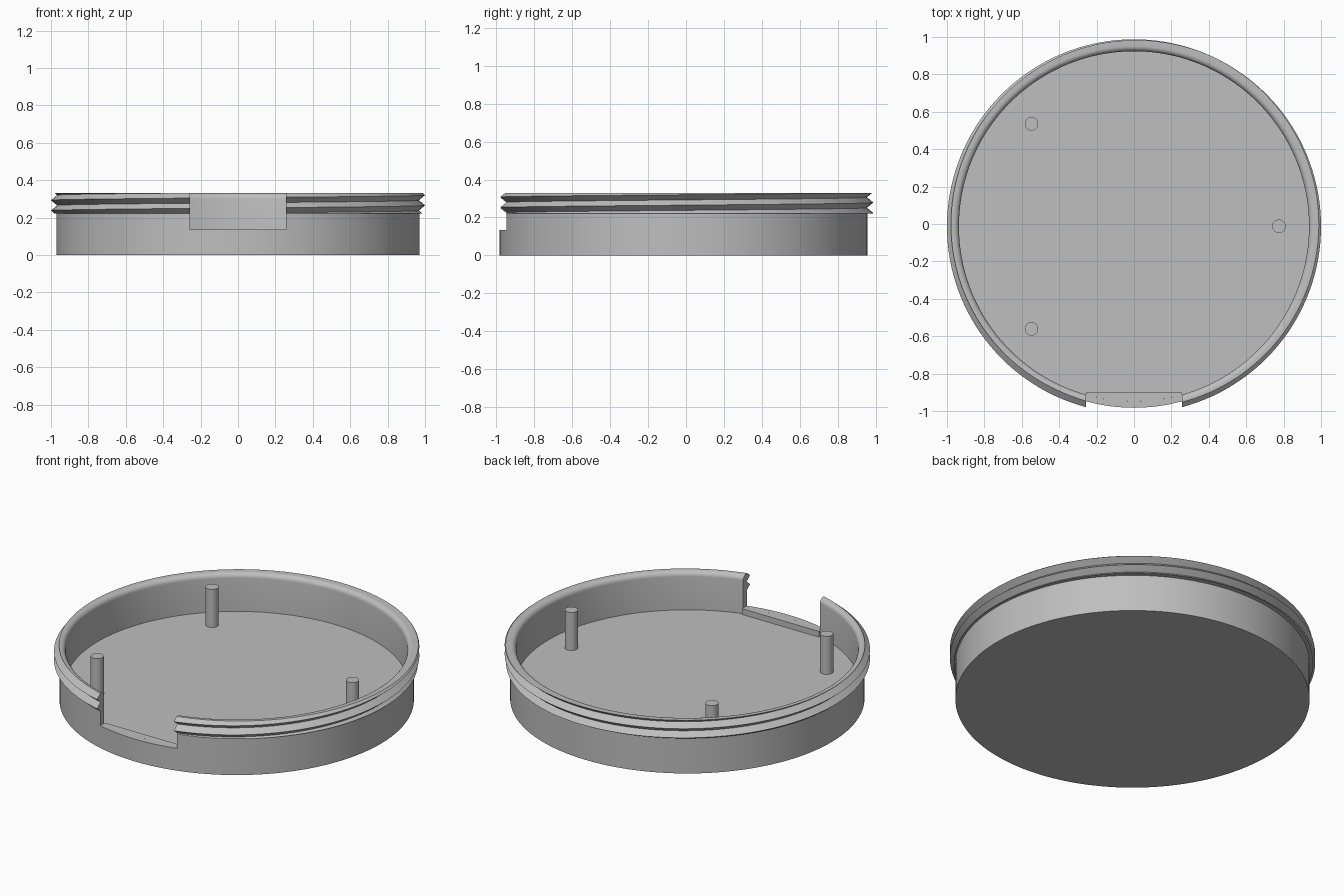
import bpy, bmesh, math

cube = bpy.data.objects.get("Cube")
if cube:
    bpy.data.objects.remove(cube, do_unlink=True)

CY = -0.0125                     # centre of the round body in y
SEGS = 144
R_OUT, R_IN, R_ROOT, R_CREST = 0.97, 0.936, 0.967, 1.0
FLOOR, TOP, THREAD_LOW = 0.10, 0.33, 0.222
PITCH, CREST_Z = 0.055, 0.32
NOTCH_X, NOTCH_Z, FILLET = 0.257, 0.135, 0.029

grey = bpy.data.materials.new("plain grey")
grey.use_nodes = True
colour = (0.52, 0.52, 0.52, 1)
grey.diffuse_color = colour
grey.node_tree.nodes["Principled BSDF"].inputs["Base Color"].default_value = colour


def add_object(name, bm):
    bmesh.ops.recalc_face_normals(bm, faces=bm.faces)
    mesh = bpy.data.meshes.new(name)
    bm.to_mesh(mesh)
    bm.free()
    mesh.materials.append(grey)
    obj = bpy.data.objects.new(name, mesh)
    bpy.context.collection.objects.link(obj)
    return obj


def activate(obj):
    bpy.ops.object.select_all(action='DESELECT')
    obj.select_set(True)
    bpy.context.view_layer.objects.active = obj


def smooth(obj):
    activate(obj)
    bpy.ops.object.shade_smooth_by_angle(angle=math.radians(30))


def thread_point(z, crest):
    """Clamp a thread corner to the threaded band and find its radius there."""
    z = min(max(z, THREAD_LOW), TOP)
    phase = ((z - crest) / PITCH) % 1.0
    away = min(phase, 1 - phase) * 2
    return R_CREST + (R_ROOT - R_CREST) * away, z


def wall_profile(turn):
    """Cross-section of the tray at a given fraction of a turn."""
    crest = CREST_Z + PITCH * turn
    pts = [(0, 0), (R_OUT, 0), (R_OUT, THREAD_LOW)]
    pts += [thread_point(crest + k * PITCH / 2, crest) for k in range(-9, 6)]
    for i in range(7):           # rounded inner lip
        a = math.pi / 2 * i / 6
        pts.append((R_IN + FILLET * (1 - math.sin(a)),
                    TOP - FILLET * (1 - math.cos(a))))
    return pts + [(R_IN, FLOOR), (0, FLOOR)]


# Tray: floor, wall and helical outer thread in one sweep
bm = bmesh.new()
columns = []
for s in range(SEGS + 1):
    a = 2 * math.pi * s / SEGS
    columns.append([bm.verts.new((r * math.cos(a), r * math.sin(a) + CY, z))
                    for r, z in wall_profile(s / SEGS)])
for c, d in zip(columns, columns[1:]):
    for i in range(len(c) - 1):
        bm.faces.new((c[i], d[i], d[i + 1], c[i + 1]))
bmesh.ops.remove_doubles(bm, verts=bm.verts, dist=0.00005)
tray = add_object("threaded_tray", bm)

# Front notch cut through the wall
bm = bmesh.new()
bmesh.ops.create_cube(bm, size=1)
for v in bm.verts:
    v.co = (v.co.x * 2 * NOTCH_X, v.co.y * 0.5 - 1.0, v.co.z + 0.5 + NOTCH_Z)
cutter = add_object("notch_cutter", bm)
cutter.hide_render = True
cut = tray.modifiers.new("notch", 'BOOLEAN')
cut.operation = 'DIFFERENCE'
cut.solver = 'EXACT'
cut.object = cutter
activate(tray)
bpy.ops.object.modifier_apply(modifier=cut.name)
bpy.data.objects.remove(cutter, do_unlink=True)
smooth(tray)

# Straight inner sill behind the notch
bm = bmesh.new()
half = math.asin(NOTCH_X / R_IN)
outline = [(-NOTCH_X, -0.902), (NOTCH_X, -0.902)]
for i in range(13):
    a = half - 2 * half * i / 12
    outline.append((R_IN * math.sin(a), CY - R_IN * math.cos(a)))
base = bm.faces.new([bm.verts.new((x, y, FLOOR - 0.01)) for x, y in outline])
up = bmesh.ops.extrude_face_region(bm, geom=[base])["geom"]
for v in up:
    if isinstance(v, bmesh.types.BMVert):
        v.co.z = NOTCH_Z
add_object("notch_sill", bm)

# Three standing pins
for name, deg in (("left_pin", 0), ("back_right_pin", 135), ("front_right_pin", 225)):
    bm = bmesh.new()
    height = TOP - FLOOR + 0.01
    bmesh.ops.create_cone(bm, cap_ends=True, segments=32, radius1=0.036,
                          radius2=0.036, depth=height)
    a = math.radians(deg)
    bmesh.ops.translate(bm, verts=bm.verts, vec=(
        0.775 * math.cos(a), 0.775 * math.sin(a) + CY, TOP - height / 2))
    smooth(add_object(name, bm))
